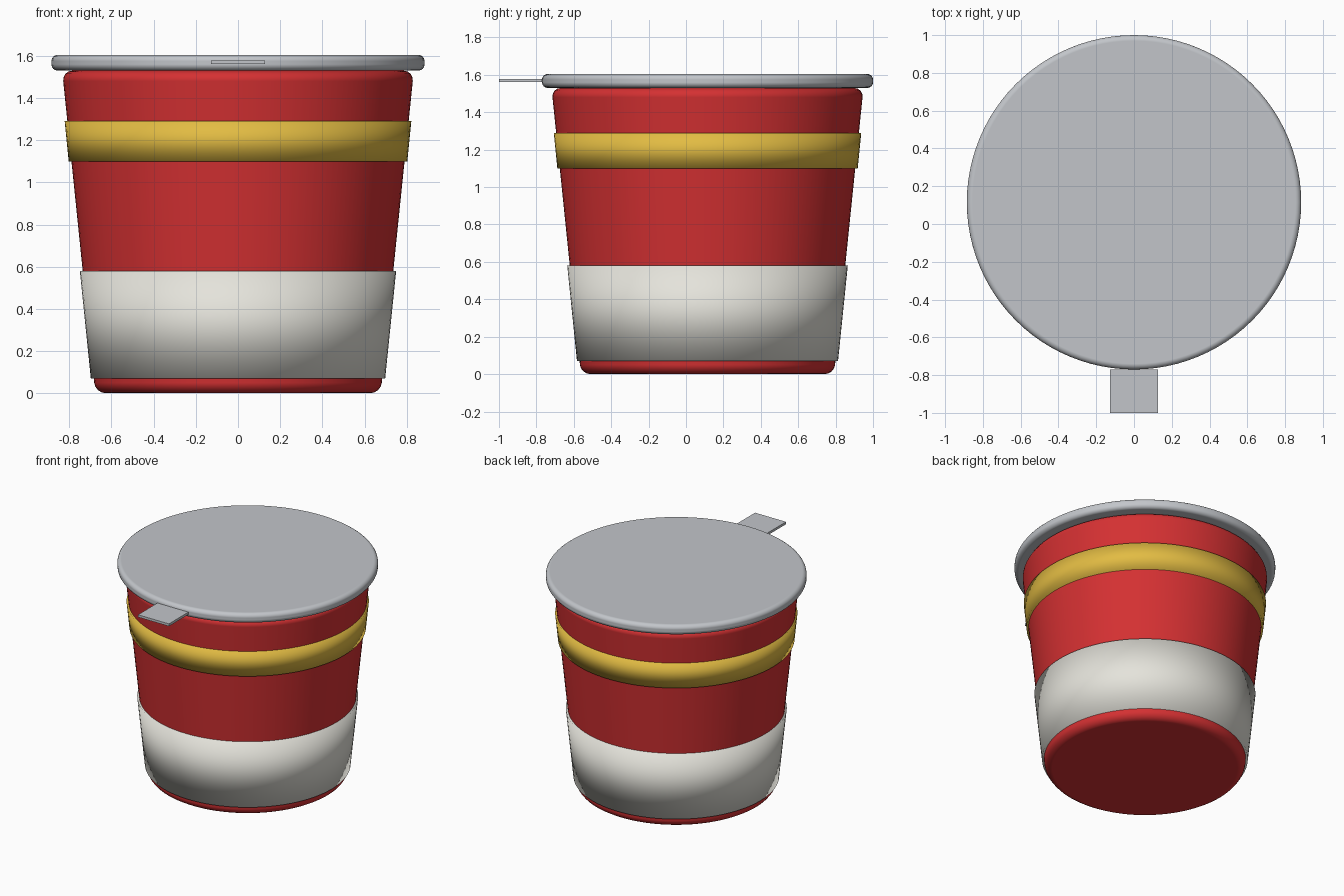
import bpy

cube = bpy.data.objects.get("Cube")
if cube:
    bpy.data.objects.remove(cube, do_unlink=True)

CENTRE_Y = 0.115  # the pot sits back so that the tab fits at the front


def material(name, colour):
    mat = bpy.data.materials.new(name)
    mat.use_nodes = True
    mat.diffuse_color = (*colour, 1)
    bsdf = next(n for n in mat.node_tree.nodes if n.type == "BSDF_PRINCIPLED")
    bsdf.inputs["Base Color"].default_value = (*colour, 1)
    return mat


def add_bevel(obj, width, segments):
    bevel = obj.modifiers.new("rounded_edges", "BEVEL")
    bevel.width = width
    bevel.segments = segments
    bevel.limit_method = "ANGLE"
    bevel.harden_normals = True


def frustum(name, z_low, z_high, r_low, r_high, mat, bevel=0):
    """Round tapered solid between two heights, optionally with rounded rims."""
    bpy.ops.mesh.primitive_cone_add(
        vertices=96, radius1=r_low, radius2=r_high, depth=z_high - z_low,
        location=(0, CENTRE_Y, (z_low + z_high) / 2))
    obj = bpy.context.object
    obj.name = name
    obj.data.materials.append(mat)
    bpy.ops.object.shade_smooth()
    if bevel:
        add_bevel(obj, bevel, 4)
    return obj


red = material("red", (0.66, 0.03, 0.032))
yellow = material("yellow", (0.76, 0.50, 0.056))
white = material("warm white", (0.78, 0.77, 0.71))
grey = material("light grey", (0.54, 0.56, 0.59))

# Tapered pot and its two raised bands
frustum("pot_body", 0, 1.53, 0.677, 0.834, red, 0.05)
frustum("lower_band", 0.07, 0.58, 0.698, 0.75, white)
frustum("upper_band", 1.10, 1.29, 0.803, 0.822, yellow)

# Lid with a rounded rim
frustum("lid", 1.53, 1.605, 0.885, 0.885, grey, 0.03)

# Flat pull tab at the front of the lid
bpy.ops.mesh.primitive_cube_add(size=1, location=(0, -0.885, 1.57))
tab = bpy.context.object
tab.name = "pull_tab"
tab.scale = (0.256, 0.23, 0.018)
bpy.ops.object.transform_apply(location=False, rotation=False, scale=True)
tab.data.materials.append(grey)
